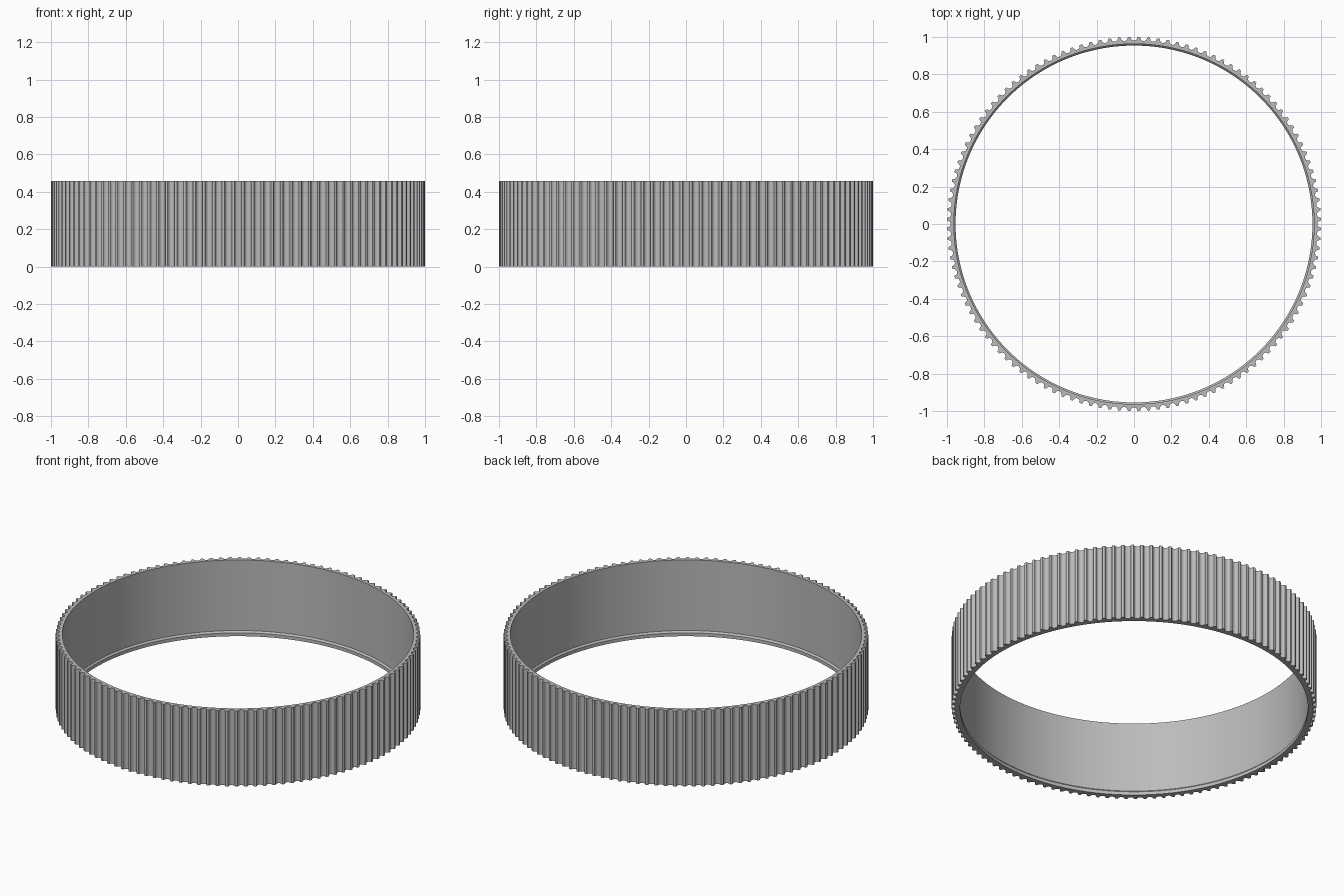
import bpy
import bmesh
import math

cube = bpy.data.objects.get("Cube")
if cube:
    bpy.data.objects.remove(cube, do_unlink=True)

TEETH = 120
HEIGHT = 0.457
PITCH_RADIUS = 37.94      # outer radius in groove-profile units

# Half of one rounded belt groove: (offset from its centre, depth)
half = [(0.847, 0), (0.734, 0.037), (0.678, 0.13), (0.656, 0.238),
        (0.62, 0.343), (0.572, 0.444), (0.512, 0.54), (0.406, 0.637),
        (0.282, 0.707), (0.144, 0.75), (0, 0.765)]
groove = [(-x, d) for x, d in half] + [(x, d) for x, d in reversed(half[:-1])]

grey = bpy.data.materials.new("Plain grey")
grey.use_nodes = True
colour = (0.5, 0.5, 0.5, 1)
grey.diffuse_color = colour
grey.node_tree.nodes["Principled BSDF"].inputs["Base Color"].default_value = colour

# Toothed ring: a wall section swept round, its outer radius following the grooves
bm = bmesh.new()
columns = []
for tooth in range(TEETH):
    for offset, depth in groove:
        angle = math.tau * tooth / TEETH + offset / PITCH_RADIUS
        outer = 1 - depth / PITCH_RADIUS
        section = [(outer, 0), (outer, HEIGHT), (0.963, HEIGHT),
                   (0.963, 0.03), (0.954, 0.02), (0.954, 0)]
        columns.append([bm.verts.new((r * math.cos(angle), r * math.sin(angle), z))
                        for r, z in section])

for i, a in enumerate(columns):
    b = columns[(i + 1) % len(columns)]
    for j in range(len(a)):
        k = (j + 1) % len(a)
        bm.faces.new((a[j], b[j], b[k], a[k]))
bmesh.ops.recalc_face_normals(bm, faces=bm.faces[:])

mesh = bpy.data.meshes.new("toothed_ring")
bm.to_mesh(mesh)
bm.free()
mesh.materials.append(grey)
ring = bpy.data.objects.new("toothed_ring", mesh)
bpy.context.collection.objects.link(ring)

# Smooth shading with crisp rims
bpy.ops.object.select_all(action='DESELECT')
ring.select_set(True)
bpy.context.view_layer.objects.active = ring
bpy.ops.object.shade_smooth_by_angle(angle=math.radians(30))
